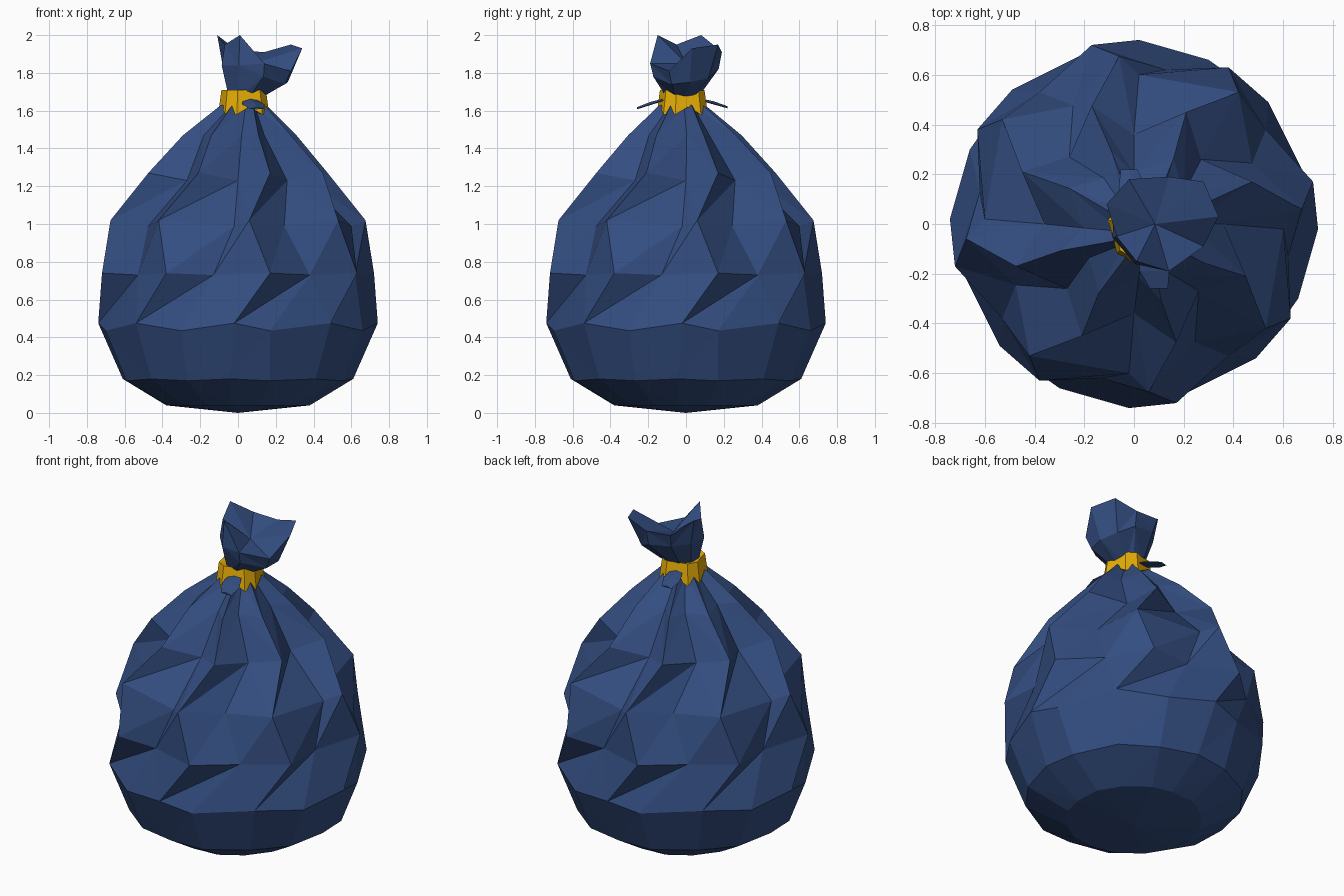
import bpy
import bmesh
from math import sin, cos, tau
from mathutils import Vector, Matrix

if "Cube" in bpy.data.objects:
    bpy.data.objects.remove(bpy.data.objects["Cube"])


def make_material(name, color):
    mat = bpy.data.materials.new(name)
    mat.use_nodes = True
    mat.diffuse_color = color
    mat.node_tree.nodes["Principled BSDF"].inputs["Base Color"].default_value = color
    return mat


blue = make_material("dark blue plastic", (0.034, 0.076, 0.22, 1))
yellow = make_material("yellow tie", (0.80, 0.42, 0.002, 1))


def finish(name, bm, mat):
    """Turn a bmesh into a flat shaded object."""
    bmesh.ops.recalc_face_normals(bm, faces=bm.faces)
    mesh = bpy.data.meshes.new(name)
    bm.to_mesh(mesh)
    bm.free()
    mesh.materials.append(mat)
    obj = bpy.data.objects.new(name, mesh)
    bpy.context.collection.objects.link(obj)
    return obj


def add_ring(bm, points):
    return [bm.verts.new(p) for p in points]


def bridge(bm, low, high, zigzag=True):
    """Join two rings by triangles; zigzag alternates the diagonals at each fold."""
    n = len(low)
    for i in range(n):
        j = (i + 1) % n
        a, b, c, d = low[i], low[j], high[j], high[i]
        if zigzag and i % 2:
            bm.faces.new((a, b, d))
            bm.faces.new((b, c, d))
        else:
            bm.faces.new((a, b, c))
            bm.faces.new((a, c, d))


def fan(bm, ring, tip):
    tip = bm.verts.new(tip)
    for i, v in enumerate(ring):
        bm.faces.new((v, ring[(i + 1) % len(ring)], tip))


# Bag body: a quarter of each ring (ridge, groove, ridge, groove), turned four times
# Each entry: ridge height, groove height, shift towards the neck, quarter points
quarter_rings = [
    (0.04, 0.04, 0, [(-.04, -.38), (.12, -.37), (.25, -.29), (.35, -.16)]),
    (0.18, 0.17, 0, [(-.04, -.61), (.17, -.59), (.41, -.46), (.55, -.27)]),
    (0.475, 0.435, 0, [(-.02, -.74), (.17, -.70), (.49, -.54), (.66, -.30)]),
    (0.74, 0.73, 0, [(.17, -.72), (.38, -.53), (.63, -.38), (.62, -.13)]),
    (1.02, 0.99, 0, [(.06, -.675), (.245, -.475), (.53, -.42), (.60, -.02)]),
    (1.27, 1.23, 0, [(.17, -.475), (.26, -.27), (.45, -.21), (.36, 0)]),
    (1.47, 1.47, .3, [(.10, -.30), (.13, -.19), (.27, -.15), (.21, .01)]),
    (1.63, 1.62, 1, [(.05, -.12), (.06, -.07), (.11, -.06), (.08, .01)]),
]
neck = Vector((0.03, -0.02, 0))

bm = bmesh.new()
rings = []
for ridge_z, groove_z, shift, quarter in quarter_rings:
    points = []
    for turn in range(4):
        rotation = Matrix.Rotation(turn * tau / 4, 3, 'Z')
        for k, (x, y) in enumerate(quarter):
            z = groove_z if k % 2 else ridge_z
            points.append(rotation @ Vector((x, y, z)) + neck * shift)
    rings.append(add_ring(bm, points))
for level, (low, high) in enumerate(zip(rings, rings[1:])):
    bridge(bm, low, high, zigzag=level != 3)
fan(bm, rings[0], (0, 0, 0))
fan(bm, rings[-1], neck + Vector((0, 0, 1.64)))
finish("bag_body", bm, blue)

# Gathered tuft above the tie: neck, bulge, ragged rim and sunken middle
rim = [Vector(p) for p in (
    (-.11, .08, 2), (-.07, -.05, 1.95), (.01, -.15, 2), (.14, -.19, 1.85),
    (.28, -.09, 1.81), (.34, .03, 1.93), (.28, .17, 1.95),
    (.14, .19, 1.91), (-.02, .18, 1.92))]
middle = Vector((0.085, 0, 0))
bm = bmesh.new()
throat, bulge = [], []
for p in rim:
    out = Vector((p.x, p.y, 0)) - middle
    throat.append(neck + out.normalized() * 0.08 + Vector((0, 0, 1.66)))
    height = min(1.84 - 0.35 * max(out.x, 0), p.z - 0.07)
    bulge.append(middle + out.normalized() * 0.18 + Vector((0, 0, height)))
tuft = [add_ring(bm, ring) for ring in (throat, bulge, rim)]
bridge(bm, tuft[0], tuft[1])
bridge(bm, tuft[1], tuft[2])
fan(bm, tuft[2], middle + Vector((0, 0, 1.85)))
finish("bag_tuft", bm, blue)

# Tie band: an angular collar with a notched lower edge
bm = bmesh.new()
sides = 12


def collar(radius, z, notch=0.0, wave=0.0):
    points = []
    for i in range(sides):
        a = tau * (i + 0.5) / sides
        r = radius + (wave if i % 3 == 0 else 0)
        height = z + (notch if i % 3 == 0 else 0)
        points.append(neck + Vector((r * cos(a), r * sin(a), height)))
    return add_ring(bm, points)


loops = [collar(0.07, 1.61), collar(0.14, 1.58, 0.04, -0.02),
         collar(0.122, 1.71, 0, -0.02), collar(0.07, 1.70)]
for low, high in zip(loops, loops[1:] + loops[:1]):
    for i in range(sides):
        j = (i + 1) % sides
        bm.faces.new((low[i], low[j], high[j], high[i]))
finish("tie_band", bm, yellow)


# Loose tails poking out through the tie at the front and back
def tail(name, start, end, width):
    bm = bmesh.new()
    start, end = Vector(start), Vector(end)
    side = Vector((width / 2, 0, 0))
    up = Vector((0, 0, 0.014))
    mid = start.lerp(end, 0.55)
    sections = [(start, 0.6), (mid, 1.0), (end, 0.6)]
    loops = [add_ring(bm, [c - side * s, c + up * s, c + side * s, c - up * 0.2])
             for c, s in sections]
    for low, high in zip(loops, loops[1:]):
        bridge(bm, low, high)
    bm.faces.new(loops[0])
    bm.faces.new(loops[-1])
    finish(name, bm, blue)


tail("front_tail", (0.06, -0.10, 1.66), (0.10, -0.26, 1.61), 0.12)
tail("back_tail", (0.01, 0.06, 1.66), (-0.02, 0.22, 1.615), 0.11)
